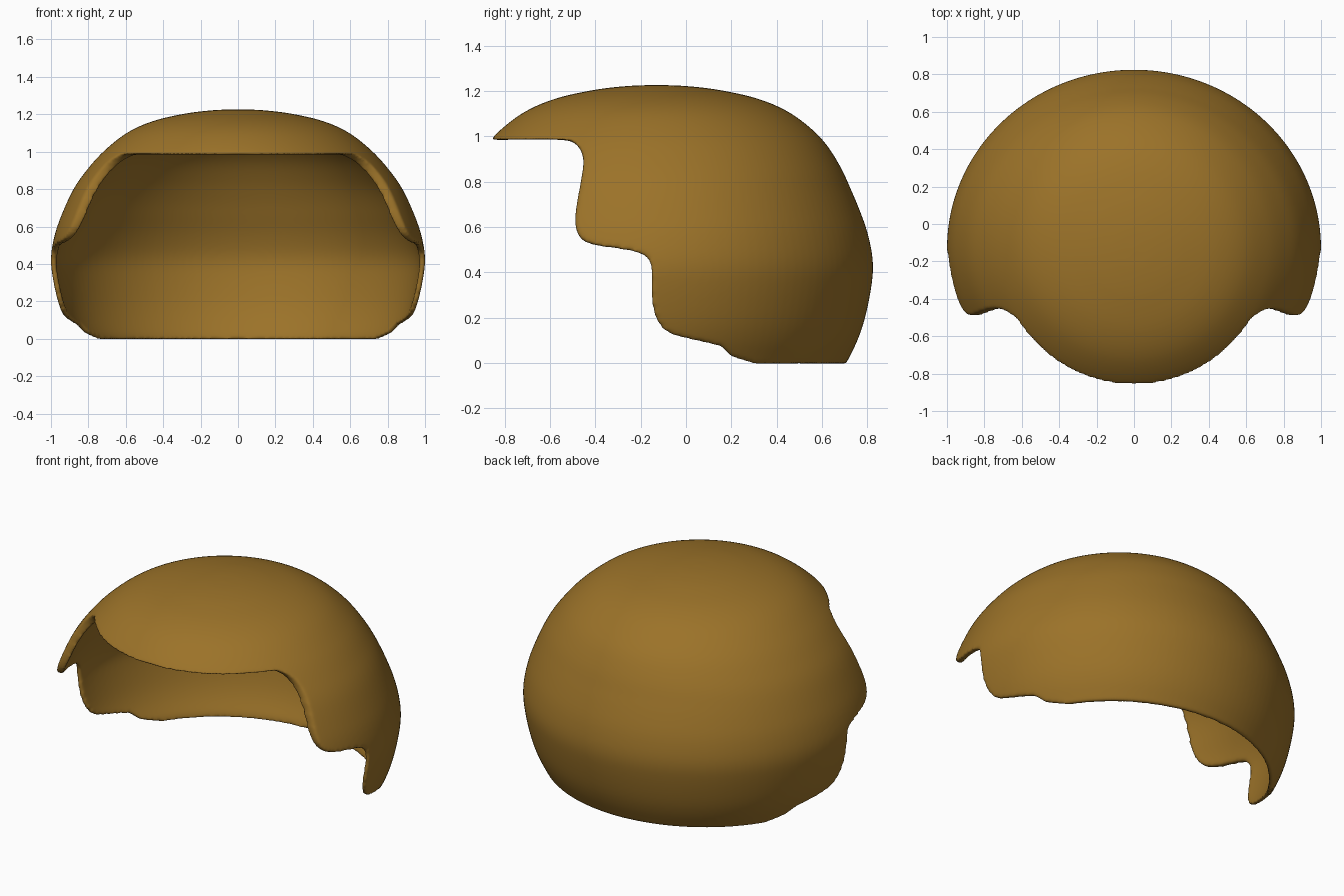
import bpy, bmesh, math
from mathutils import Vector

if "Cube" in bpy.data.objects:
    bpy.data.objects.remove(bpy.data.objects["Cube"])

AXIS_Y = -0.13      # centre of the round shell


def blend(a, b, t):
    t = min(max(t, 0), 1)
    return a + (b - a) * t * t * (3 - 2 * t)


def thickness(z):
    return blend(0.028, 0.048, (z - 0.35) / 0.35)


def depth_ratio(z):
    return blend(1.0, 0.955, (1.05 - z) / 0.3)


def spline(pts, n=6):
    """Catmull-Rom curve through 2D points."""
    p = [Vector(q) for q in pts]
    p = [2 * p[0] - p[1]] + p + [2 * p[-1] - p[-2]]
    out = []
    for i in range(1, len(p) - 2):
        a, b, c, d = p[i - 1:i + 3]
        for k in range(n):
            t = k / n
            out.append(0.5 * (2 * b + (c - a) * t + (2 * a - 5 * b + 4 * c - d) * t * t
                              + (3 * b - a - 3 * c + d) * t ** 3))
    return out + [p[-2]]


def make_object(name, bm):
    bmesh.ops.recalc_face_normals(bm, faces=bm.faces)
    me = bpy.data.meshes.new(name)
    bm.to_mesh(me)
    bm.free()
    ob = bpy.data.objects.new(name, me)
    bpy.context.collection.objects.link(ob)
    return ob


# Shell: outer profile (radius, height) and its inward offset, turned around
outer = spline([(0, 1.227), (0.13, 1.222), (0.28, 1.204), (0.45, 1.165), (0.59, 1.103),
                (0.715, 1.005), (0.81, 0.9), (0.885, 0.79), (0.952, 0.64), (0.986, 0.53),
                (1.0, 0.43), (0.991, 0.33), (0.963, 0.2), (0.928, 0.1), (0.875, -0.004)])
inner = []
for i, p in enumerate(outer):
    d = (outer[min(i + 1, len(outer) - 1)] - outer[max(i - 1, 0)]).normalized()
    inner.append(p + Vector((d.y, -d.x)) * thickness(p.y))
inner[0].x = 0
inner[-1].y = outer[-1].y
profile = outer + inner[::-1]

SEG = 128
bm = bmesh.new()
rings = []
for r, z in profile:
    k = depth_ratio(z)
    if r < 1e-5:
        rings.append([bm.verts.new((0, AXIS_Y, z))] * SEG)
    else:
        rings.append([bm.verts.new((r * math.cos(2 * math.pi * j / SEG),
                                    AXIS_Y + k * r * math.sin(2 * math.pi * j / SEG), z))
                      for j in range(SEG)])
# the last ring joins back to the first only through the rim at the bottom
for a, b in zip(rings, rings[1:]):
    for j in range(SEG):
        n = (j + 1) % SEG
        bm.faces.new(list(dict.fromkeys((a[j], a[n], b[n], b[j]))))
hair = make_object("hair_cap", bm)

# Cutter: stepped side outline of the face opening, extruded across x
edge = spline([(-1.2, 0.985), (-0.8, 0.985), (-0.56, 0.985), (-0.485, 0.965), (-0.453, 0.9),
               (-0.464, 0.8), (-0.482, 0.7), (-0.488, 0.61), (-0.462, 0.547), (-0.4, 0.52),
               (-0.3, 0.505), (-0.2, 0.483), (-0.156, 0.435), (-0.153, 0.3), (-0.133, 0.2),
               (-0.08, 0.135), (0.02, 0.105), (0.15, 0.073), (0.2, 0.03), (0.29, 0.0),
               (0.4, -0.03)], 5)
edge += [Vector((0.4, -0.3)), Vector((-1.2, -0.3))]
bm = bmesh.new()
face = bm.faces.new([bm.verts.new((-1.5, y, z)) for y, z in edge])
ext = bmesh.ops.extrude_face_region(bm, geom=[face])
bmesh.ops.translate(bm, vec=(3, 0, 0),
                    verts=[v for v in ext["geom"] if isinstance(v, bmesh.types.BMVert)])
cutter = make_object("opening_cutter", bm)
cutter.hide_render = True
cutter.hide_viewport = True

# Cut the opening, then soften all rims
cut = hair.modifiers.new("opening", "BOOLEAN")
cut.operation = "DIFFERENCE"
cut.solver = "EXACT"
cut.object = cutter
rem = hair.modifiers.new("even_mesh", "REMESH")
rem.mode = "VOXEL"
rem.voxel_size = 0.0105
rem.use_smooth_shade = True
smooth = hair.modifiers.new("soft_rims", "SMOOTH")
smooth.factor = 0.5
smooth.iterations = 10

mat = bpy.data.materials.new("hair_brown")
mat.diffuse_color = (0.33, 0.17, 0.022, 1)
mat.use_nodes = True
mat.node_tree.nodes["Principled BSDF"].inputs["Base Color"].default_value = mat.diffuse_color
hair.data.materials.append(mat)
